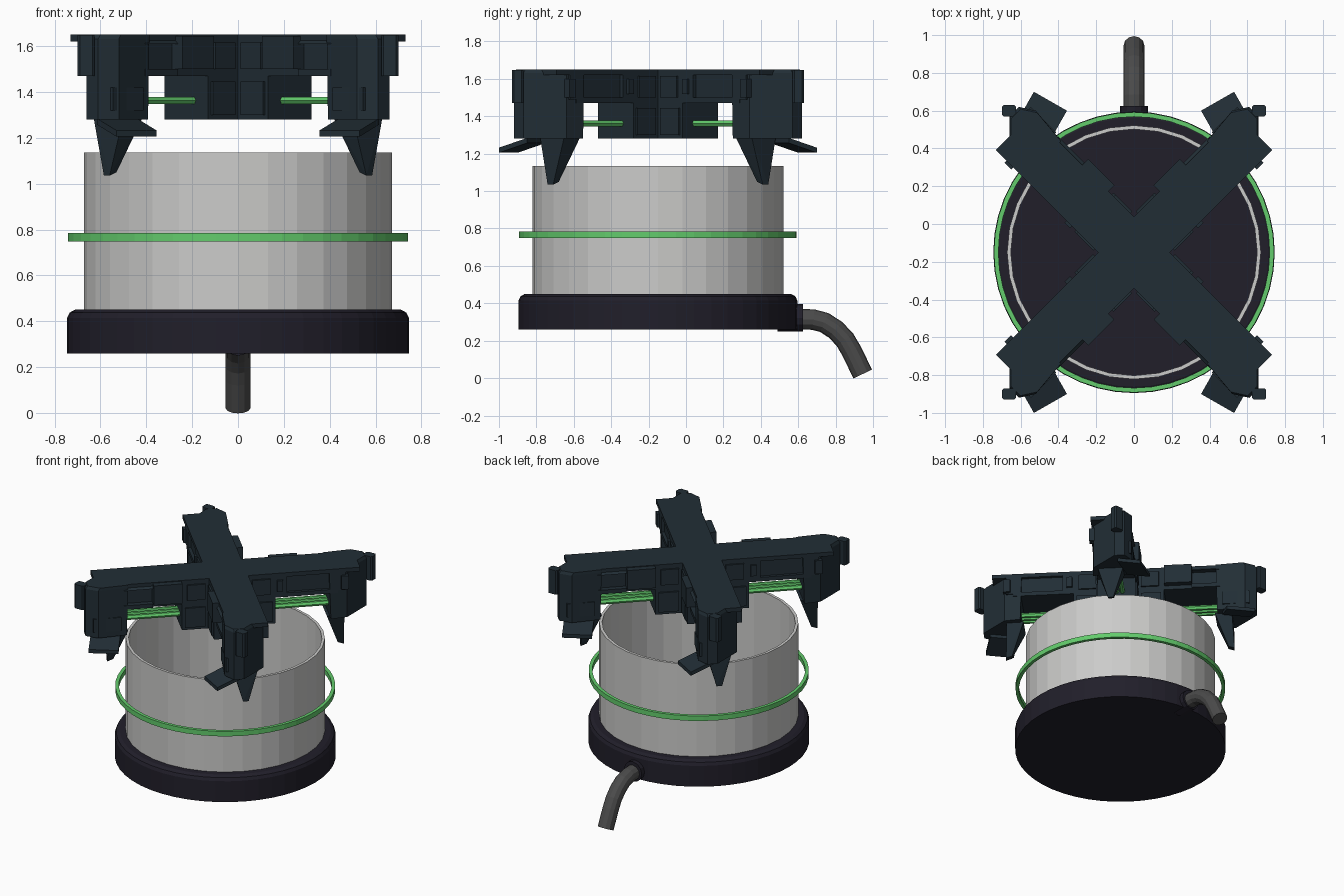
import bpy, bmesh, math
from mathutils import Vector

if "Cube" in bpy.data.objects:
    bpy.data.objects.remove(bpy.data.objects["Cube"])

CY = -0.15          # y of the drum axis
R2 = math.sqrt(0.5)


def material(name, rgb):
    m = bpy.data.materials.new(name)
    m.diffuse_color = (*rgb, 1)
    m.use_nodes = True
    m.node_tree.nodes["Principled BSDF"].inputs["Base Color"].default_value = m.diffuse_color
    return m


STEEL = material("pale_grey", (0.60, 0.60, 0.59))
GREEN = material("bright_green", (0.125, 0.60, 0.15))
BASE = material("dark_violet", (0.015, 0.0135, 0.023))
ARM = material("dark_teal", (0.0155, 0.027, 0.036))
CABLE = material("cable_grey", (0.07, 0.07, 0.07))


def finish(name, bm, mat):
    bmesh.ops.recalc_face_normals(bm, faces=bm.faces)
    me = bpy.data.meshes.new(name)
    bm.to_mesh(me)
    bm.free()
    me.materials.append(mat)
    ob = bpy.data.objects.new(name, me)
    bpy.context.collection.objects.link(ob)
    return ob


def lathe(name, profile, n, mat, closed=False):
    """Revolve (radius, z) points about the drum axis."""
    bm = bmesh.new()
    rings = [[bm.verts.new((r * math.cos(2 * math.pi * i / n),
                            CY + r * math.sin(2 * math.pi * i / n), z))
              for i in range(n)] for r, z in profile]
    pairs = list(zip(rings, rings[1:]))
    if closed:
        pairs.append((rings[-1], rings[0]))
    for a, b in pairs:
        for i in range(n):
            j = (i + 1) % n
            bm.faces.new((a[i], a[j], b[j], b[i]))
    if not closed:
        bm.faces.new(rings[0])
        bm.faces.new(rings[-1])
    return finish(name, bm, mat)


def uv(u, v):
    """Along / across the back right arm -> offset from the axis."""
    return ((u - v) * R2, (u + v) * R2)


def prism(poly, z0, z1):
    return [(x, y, z) for x, y in poly for z in (z0, z1)]


def bar(u0, u1, v0, v1, z0, z1):
    return prism([uv(u0, v0), uv(u1, v0), uv(u1, v1), uv(u0, v1)], z0, z1)


def four(name, hulls, mat=ARM):
    """Convex pieces of one arm, mirrored to all four arms."""
    bm = bmesh.new()
    for sx in (1, -1):
        for sy in (1, -1):
            for pts in hulls:
                vs = [bm.verts.new((sx * x, CY + sy * y, z)) for x, y, z in pts]
                bmesh.ops.convex_hull(bm, input=vs)
    bmesh.ops.dissolve_limit(bm, angle_limit=0.01, verts=bm.verts, edges=bm.edges)
    return finish(name, bm, mat)


def sweep(name, path, r, n, mat):
    """Tube along a path lying in the x = 0 plane."""
    bm = bmesh.new()
    pts = [Vector((0, y, z)) for y, z in path]
    rings = []
    for i, p in enumerate(pts):
        t = (pts[min(i + 1, len(pts) - 1)] - pts[max(i - 1, 0)]).normalized()
        side = Vector((1, 0, 0))
        up = t.cross(side)
        rings.append([bm.verts.new(p + r * (math.cos(a) * side + math.sin(a) * up))
                      for a in (2 * math.pi * k / n for k in range(n))])
    for a, b in zip(rings, rings[1:]):
        for i in range(n):
            j = (i + 1) % n
            bm.faces.new((a[i], a[j], b[j], b[i]))
    bm.faces.new(rings[0])
    bm.faces.new(rings[-1])
    return finish(name, bm, mat)


# Drum: base, open cylinder and floating ring
lathe("base", [(0.745, 0.26), (0.745, 0.415), (0.735, 0.437), (0.712, 0.45)], 48, BASE)
lathe("cylinder_wall", [(0.672, 0.44), (0.672, 1.135), (0.652, 1.135), (0.652, 0.44)],
      32, STEEL, closed=True)
lathe("floating_ring", [(0.742, 0.748), (0.742, 0.785), (0.718, 0.785), (0.718, 0.748)],
      48, GREEN, closed=True)

# Cable and its collar at the back
sweep("cable_collar", [(0.49, 0.322), (0.625, 0.322)], 0.073, 12, BASE)
sweep("cable", [(0.60, 0.315), (0.68, 0.313), (0.74, 0.297), (0.80, 0.258),
                (0.85, 0.205), (0.885, 0.145), (0.945, 0.022)], 0.055, 12, CABLE)

# Cross beams: top and bottom flanges around a recessed web
four("cross_beams", [
    bar(-0.1, 0.90, -0.134, 0.134, 1.62, 1.65),
    bar(-0.1, 0.75, -0.134, 0.134, 1.47, 1.50),
    bar(-0.1, 0.75, -0.112, 0.112, 1.49, 1.63),
    bar(-0.1, 0.40, -0.134, 0.134, 1.49, 1.63),
    bar(0.70, 0.80, -0.134, 0.134, 1.49, 1.63)])

# Lower hub
four("hub_block", [bar(-0.1, 0.32, -0.134, 0.134, 1.28, 1.48)])

# Raised plates on the hub sides and wide shoulders on the beams
plates = []
for s in (1, -1):
    for u0, u1, z0, z1 in ((0.16, 0.285, 1.50, 1.615), (0.16, 0.30, 1.30, 1.445)):
        a, b = sorted((s * 0.13, s * 0.146))
        plates.append(bar(u0, u1, a, b, z0, z1))
four("hub_plates", plates)
four("beam_shoulders", [
    bar(0.325, 0.52, 0.10, 0.178, 1.50, 1.645),
    prism([uv(0.52, 0.10), uv(0.52, 0.15), uv(0.72, 0.15), uv(0.72, 0.10)], 1.47, 1.50),
    [(*uv(u, v), z) for u in (0.52, 0.72)
     for v, z in ((0.11, 1.645), (0.11, 1.61), (0.15, 1.61))],
    bar(0.33, 0.37, -0.15, -0.10, 1.52, 1.60)])

# Legs at the arm ends
leg = [uv(0.70, -0.134), (0.66, 0.49), (0.66, 0.72), (0.61, 0.77),
       (0.52, 0.75), uv(0.70, 0.145)]
four("legs", [
    prism(leg, 1.28, 1.63) + [(x * 0.985, y * 0.985, 1.65) for x, y in leg]])
four("leg_plates", [
    bar(0.74, 0.93, 0.10, 0.158, 1.32, 1.42),
    bar(0.77, 0.82, -0.15, -0.10, 1.50, 1.60)])
four("corner_posts", [
    prism([(0.625, 0.72), (0.625, 0.77), (0.635, 0.78), (0.69, 0.78),
           (0.70, 0.77), (0.70, 0.73), (0.69, 0.72)], 1.47, 1.648)])

# Claws and splayed flaps under the legs
tip = [(0.53, 0.56, 1.05), (0.555, 0.53, 1.05), (0.585, 0.56, 1.035), (0.56, 0.59, 1.035)]
four("claws", [[(*uv(u, v), 1.285) for u in (0.68, 0.80) for v in (-0.09, 0.09)] + tip])
four("flaps", [[(x, y, z + d) for d in (0, 0.027) for x, y, z in (
    (0.355, 0.75, 1.205), (0.53, 0.85, 1.205), (0.615, 0.70, 1.257), (0.44, 0.60, 1.257))]])

# Green rods bridging hub and legs
rods = []
for v in (-0.042, 0, 0.042):
    ring = [(v + 0.018 * math.cos(k * math.pi / 3), 1.362 + 0.018 * math.sin(k * math.pi / 3))
            for k in range(6)]
    rods.append([(*uv(u, a), z) for u in (0.31, 0.72) for a, z in ring])
four("green_rods", rods, GREEN)
